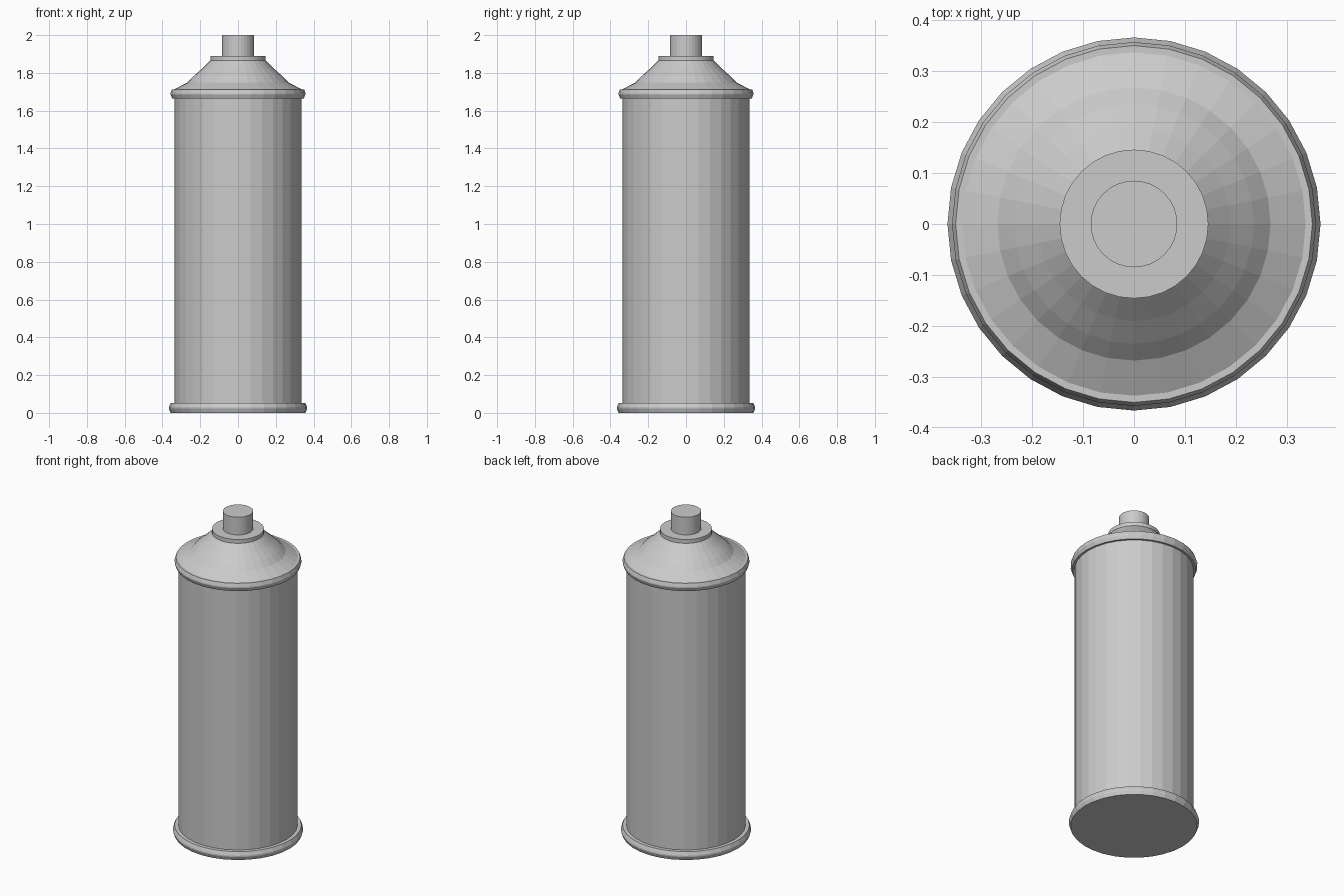
import bpy, bmesh, math

SIDES = 32

cube = bpy.data.objects.get("Cube")
if cube:
    bpy.data.objects.remove(cube, do_unlink=True)

# Single bare metal colour
metal = bpy.data.materials.new("light_grey_metal")
metal.use_nodes = True
grey = (0.6, 0.6, 0.6, 1)
metal.diffuse_color = grey
metal.node_tree.nodes["Principled BSDF"].inputs["Base Color"].default_value = grey


def lathe(name, profile):
    """Revolve (radius, height) points, bottom to top, and cap both ends."""
    bm = bmesh.new()
    rings = []
    for r, z in profile:
        rings.append([bm.verts.new((r * math.cos(math.tau * i / SIDES),
                                    r * math.sin(math.tau * i / SIDES), z))
                      for i in range(SIDES)])
    for low, high in zip(rings, rings[1:]):
        for i in range(SIDES):
            j = (i + 1) % SIDES
            bm.faces.new((low[i], low[j], high[j], high[i]))
    bm.faces.new(rings[0][::-1])
    bm.faces.new(rings[-1])
    mesh = bpy.data.meshes.new(name)
    bm.to_mesh(mesh)
    bm.free()
    mesh.materials.append(metal)
    obj = bpy.data.objects.new(name, mesh)
    bpy.context.collection.objects.link(obj)
    return obj


# Rolled seam at the foot
lathe("bottom_rim", [(0.357, 0), (0.366, 0.022), (0.366, 0.03),
                     (0.357, 0.052), (0.334, 0.052)])
# Straight can wall
lathe("can_body", [(0.335, 0.03), (0.335, 1.69)])
# Rolled seam under the shoulder
lathe("top_rim", [(0.334, 1.664), (0.348, 1.664), (0.357, 1.686),
                  (0.357, 1.692), (0.35, 1.713), (0.337, 1.713)])
# Domed shoulder
lathe("shoulder", [(0.337, 1.70), (0.337, 1.713), (0.268, 1.749),
                   (0.235, 1.783), (0.19, 1.823), (0.146, 1.866)])
# Valve cup and spray button
lathe("valve_collar", [(0.146, 1.864), (0.146, 1.89)])
lathe("spray_nozzle", [(0.085, 1.88), (0.085, 2.0)])
